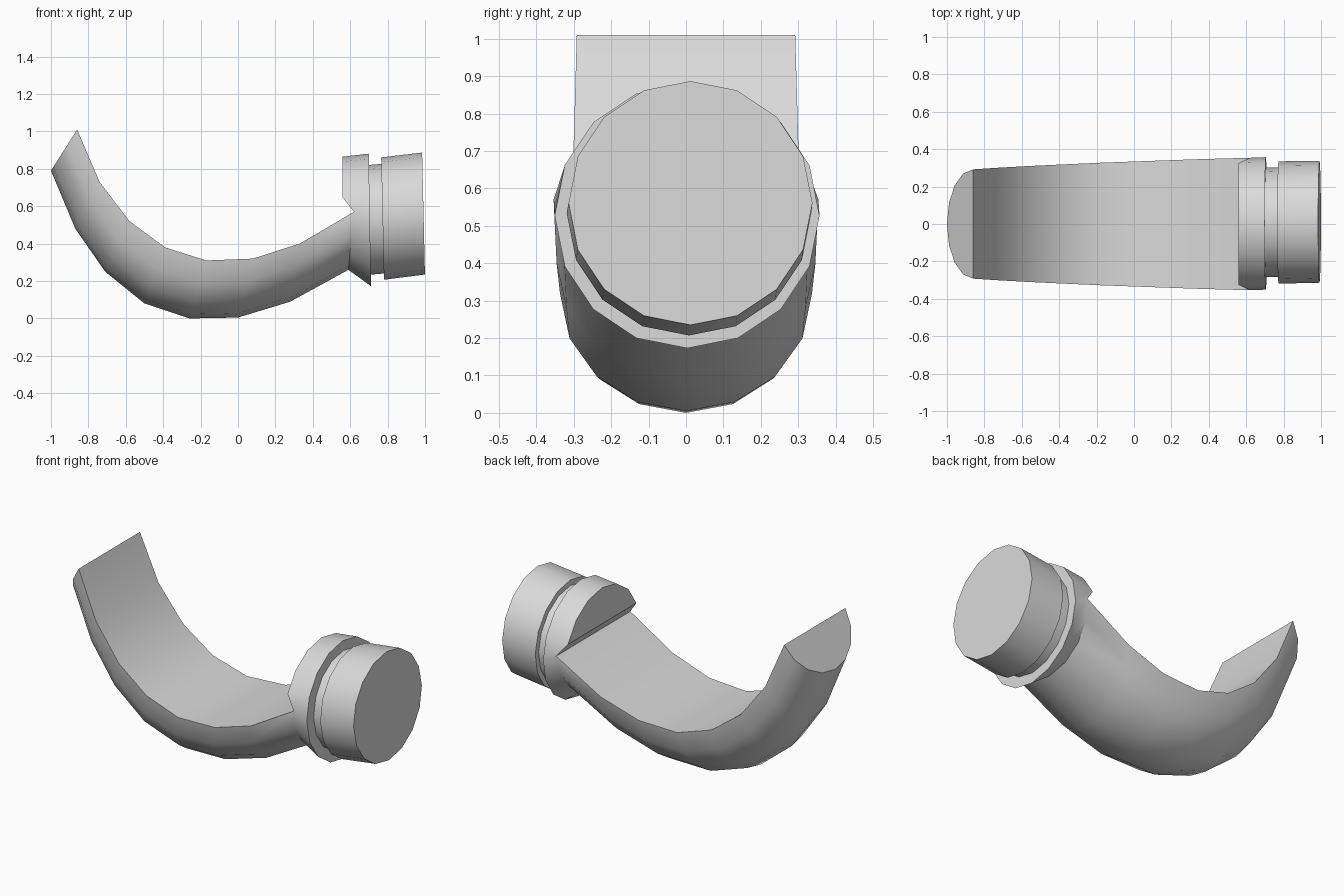
import bpy, bmesh, math

if "Cube" in bpy.data.objects:
    bpy.data.objects.remove(bpy.data.objects["Cube"])

N = 16
grey = bpy.data.materials.new("light_grey")
grey.diffuse_color = (0.7, 0.7, 0.7, 1)
grey.use_nodes = True
grey.node_tree.nodes["Principled BSDF"].inputs["Base Color"].default_value = grey.diffuse_color


def ang(k):
    return 2 * math.pi * k / N


def ring(cx, cy, cz, r, tilt):
    # 16-sided ring facing +x, leaning slightly; first half runs along the bottom
    return [(cx + tilt * math.sin(ang(k)), cy + r * math.cos(ang(k)),
             cz - r * math.sin(ang(k))) for k in range(N)]


def bridge(bm, a, b, closed=True):
    n = len(a)
    for k in range(n if closed else n - 1):
        j = (k + 1) % n
        bm.faces.new((a[k], a[j], b[j], b[k]))


def finish(bm, name):
    bmesh.ops.recalc_face_normals(bm, faces=bm.faces)
    me = bpy.data.meshes.new(name)
    bm.to_mesh(me)
    bm.free()
    me.materials.append(grey)
    ob = bpy.data.objects.new(name, me)
    bpy.context.collection.objects.link(ob)
    bpy.ops.object.select_all(action='DESELECT')
    ob.select_set(True)
    bpy.context.view_layer.objects.active = ob
    bpy.ops.object.shade_smooth_by_angle(angle=math.radians(30))


# Curved half-round arm: (flat edge x, z, belly x, z, half width)
path = [(-0.86, 1.01, -1.0, 0.79, 0.292), (-0.74, 0.73, -0.87, 0.48, 0.300),
        (-0.58, 0.52, -0.71, 0.25, 0.309), (-0.39, 0.38, -0.50, 0.08, 0.318),
        (-0.17, 0.31, -0.26, 0.0, 0.328), (0.08, 0.32, 0.0, 0.005, 0.337),
        (0.33, 0.40, 0.28, 0.09, 0.346), (0.62, 0.57, 0.59, 0.26, 0.354)]
bm = bmesh.new()
sections = []
for tx, tz, bx, bz, w in path:
    row = []
    for k in range(N // 2 + 1):
        s = math.sin(ang(k))
        row.append(bm.verts.new((tx + (bx - tx) * s, w * math.cos(ang(k)), tz + (bz - tz) * s)))
    sections.append(row)
for a, b in zip(sections, sections[1:]):
    bridge(bm, a, b)          # belly plus the flat inner face
bm.faces.new(sections[0])     # tip

# Collar: upper arc completes the arm's last section into a full ring
end = sections[-1]
upper = [bm.verts.new(p) for p in ring(0.56, 0.0, 0.512, 0.353, 0.0)[N // 2 + 1:]]
bm.faces.new(upper)
bm.faces.new((end[-1], upper[0], upper[-1], end[0]))
rim = [bm.verts.new(p) for p in ring(0.705, 0.003, 0.527, 0.354, 0.006)]
bridge(bm, end + upper, rim)
bm.faces.new(rim)
finish(bm, "arm_and_collar")


# Neck and end cap: two drums
def drum(name, first, last):
    bm = bmesh.new()
    a = [bm.verts.new(p) for p in ring(*first)]
    b = [bm.verts.new(p) for p in ring(*last)]
    bridge(bm, a, b)
    bm.faces.new(a)
    bm.faces.new(b)
    finish(bm, name)


drum("neck", (0.70, 0.008, 0.527, 0.293, 0.006), (0.78, 0.01, 0.534, 0.293, 0.006))
drum("end_cap", (0.773, 0.008, 0.534, 0.327, 0.0075), (0.992, 0.012, 0.561, 0.326, 0.0075))
